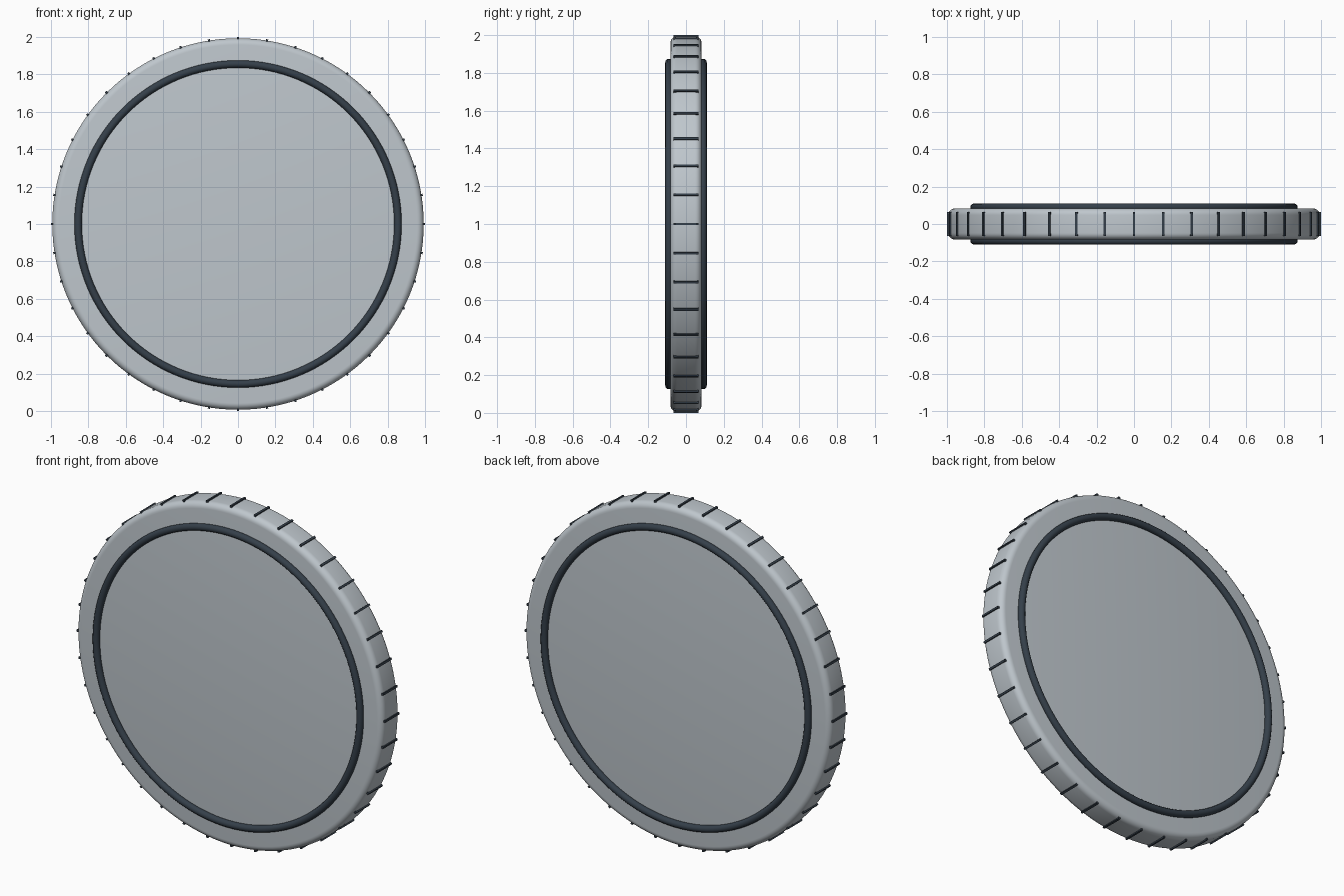
import bpy, bmesh, math
from mathutils import Matrix, Vector

if "Cube" in bpy.data.objects:
    bpy.data.objects.remove(bpy.data.objects["Cube"])

R, HALF, BEVEL = 0.993, 0.083, 0.035   # disc radius, half thickness, rim rounding
CENTRE = Vector((0, 0, 1))


def material(name, rgb):
    m = bpy.data.materials.new(name)
    m.diffuse_color = (*rgb, 1)
    m.use_nodes = True
    m.node_tree.nodes["Principled BSDF"].inputs["Base Color"].default_value = m.diffuse_color
    return m


silver = material("pale blue grey", (0.52, 0.57, 0.61))
dark = material("dark slate", (0.035, 0.05, 0.068))


def finish(bm, name, mat, angle=40):
    bmesh.ops.recalc_face_normals(bm, faces=bm.faces)
    mesh = bpy.data.meshes.new(name)
    bm.to_mesh(mesh)
    bm.free()
    mesh.materials.append(mat)
    ob = bpy.data.objects.new(name, mesh)
    bpy.context.collection.objects.link(ob)
    bpy.context.view_layer.objects.active = ob
    ob.select_set(True)
    bpy.ops.object.shade_smooth_by_angle(angle=math.radians(angle))
    ob.select_set(False)
    return ob


def lathe(name, profile, mat, steps=128, closed=False):
    """Revolve (radius, y) points about the y axis through the centre."""
    bm = bmesh.new()
    rings = []
    for i in range(steps):
        a = math.tau * i / steps
        rings.append([bm.verts.new(CENTRE + Vector((r * math.cos(a), y, r * math.sin(a))))
                      for r, y in profile])
    n = len(profile)
    for i in range(steps):
        p, q = rings[i], rings[(i + 1) % steps]
        for j in range(n if closed else n - 1):
            k = (j + 1) % n
            bm.faces.new((p[j], p[k], q[k], q[j]))
    if not closed:                      # flat front and back caps
        bm.faces.new([r[0] for r in rings])
        bm.faces.new([r[-1] for r in rings])
    return finish(bm, name, mat)


# Disc with rounded rim edges
corner = [(R - BEVEL + BEVEL * math.sin(t), HALF - BEVEL + BEVEL * math.cos(t))
          for t in (math.pi / 2 * i / 6 for i in range(7))]
lathe("disc_body", corner + [(r, -y) for r, y in reversed(corner)], silver)

# Raised round ring on each face
for side, name in ((-1, "front_ring"), (1, "back_ring")):
    tube = [(0.855 + 0.02 * math.cos(math.tau * i / 12),
             side * 0.09 + 0.02 * math.sin(math.tau * i / 12)) for i in range(12)]
    lathe(name, tube, dark, closed=True)

# Forty thin ridges across the rim
bm = bmesh.new()
for i in range(40):
    place = (Matrix.Translation(CENTRE) @ Matrix.Rotation(math.tau * i / 40, 4, 'Y')
             @ Matrix.Translation((R - 0.001, 0, 0)) @ Matrix.Diagonal((0.016, 0.13, 0.012, 1)))
    bmesh.ops.create_cube(bm, size=1, matrix=place)
finish(bm, "rim_ridges", dark, 30)
